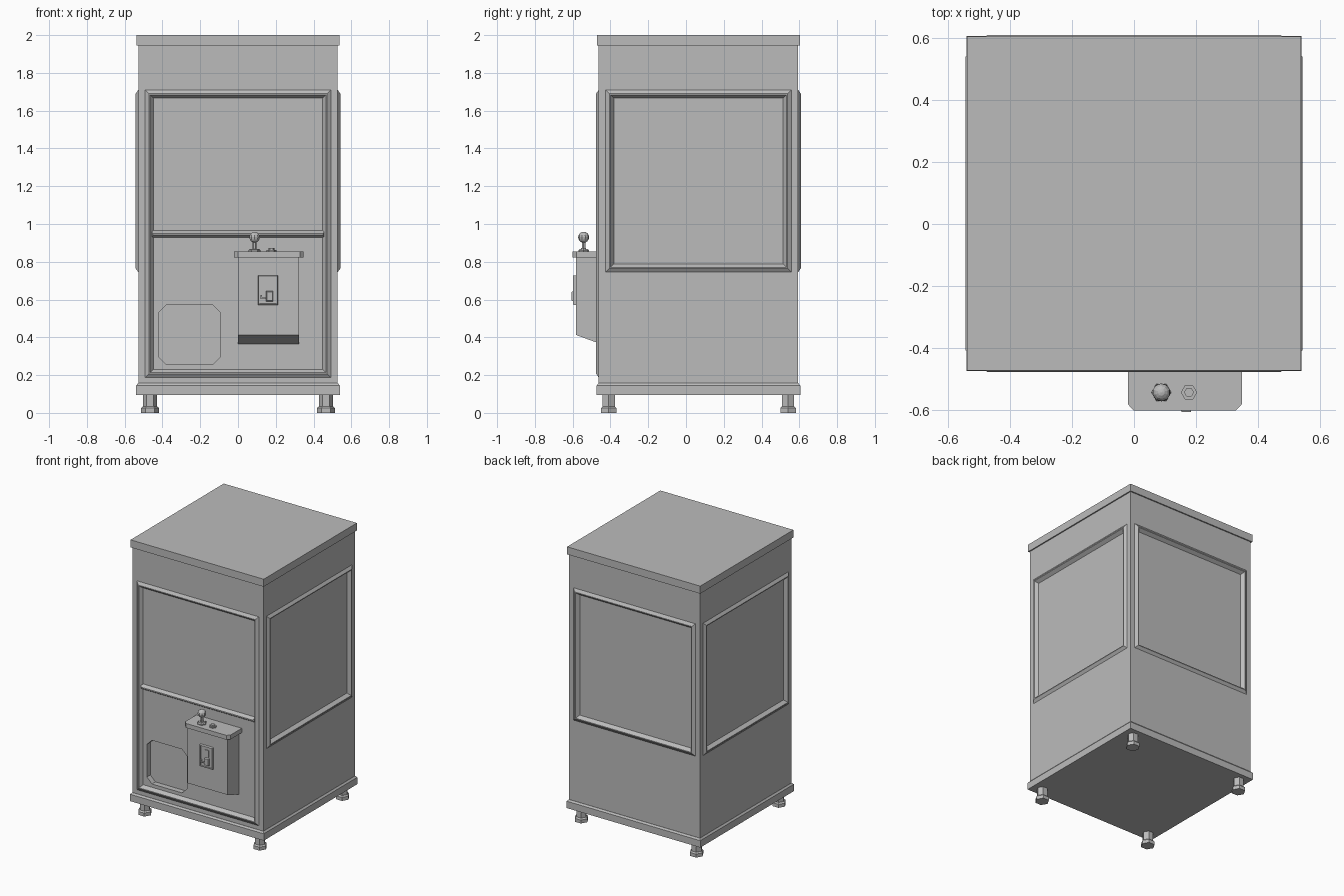
import bpy, bmesh, math
from mathutils import Vector, Matrix

old = bpy.data.objects.get("Cube")
if old:
    bpy.data.objects.remove(old)

CY = 0.066           # cabinet centre in depth
HALF = 0.528         # cabinet half width
FRONT = CY - HALF    # front wall plane

grey = bpy.data.materials.new("light grey")
grey.use_nodes = True
grey.diffuse_color = (0.5, 0.5, 0.5, 1)
grey.node_tree.nodes["Principled BSDF"].inputs["Base Color"].default_value = (0.5, 0.5, 0.5, 1)


def finish(name, bm):
    bmesh.ops.remove_doubles(bm, verts=bm.verts, dist=1e-5)
    bmesh.ops.recalc_face_normals(bm, faces=bm.faces)
    mesh = bpy.data.meshes.new(name)
    bm.to_mesh(mesh)
    bm.free()
    mesh.materials.append(grey)
    obj = bpy.data.objects.new(name, mesh)
    bpy.context.collection.objects.link(obj)
    return obj


def loft(bm, loops, start=True, end=True):
    """Skin a series of equal-length point loops, with optional caps."""
    rings = [[bm.verts.new(p) for p in loop] for loop in loops]
    for a, b in zip(rings, rings[1:]):
        for i in range(len(a)):
            j = (i + 1) % len(a)
            bm.faces.new((a[i], a[j], b[j], b[i]))
    if start:
        bm.faces.new(rings[0])
    if end:
        bm.faces.new(rings[-1])


def rect(x0, x1, z0, z1, cut=0.0):
    """Rectangle outline, with corners cut off when asked."""
    if not cut:
        return [(x0, z0), (x1, z0), (x1, z1), (x0, z1)]
    return [(x0 + cut, z0), (x1 - cut, z0), (x1, z0 + cut), (x1, z1 - cut),
            (x1 - cut, z1), (x0 + cut, z1), (x0, z1 - cut), (x0, z0 + cut)]


def front_plate(name, outline, y0, y1, inset=0.0):
    """Plate standing in the XZ plane, optionally narrowing toward the front."""
    cx = sum(p[0] for p in outline) / len(outline)
    cz = sum(p[1] for p in outline) / len(outline)
    shrink = [(x - math.copysign(inset, x - cx), z - math.copysign(inset, z - cz))
              for x, z in outline]
    bm = bmesh.new()
    loft(bm, [[(x, y0, z) for x, z in outline], [(x, y1, z) for x, z in shrink]])
    return finish(name, bm)


def square_slab(name, levels):
    bm = bmesh.new()
    loft(bm, [[(x, CY + y, z) for x, y in rect(-h, h, -h, h)] for h, z in levels])
    return finish(name, bm)


def turned(name, x, y, levels, sides=6):
    """Faceted upright part from (radius, height) levels."""
    bm = bmesh.new()
    loft(bm, [[(x + r * math.cos(2 * math.pi * i / sides),
                y + r * math.sin(2 * math.pi * i / sides), z) for i in range(sides)]
              for r, z in levels])
    return finish(name, bm)


# Cabinet: four walls, each with a raised frame around a sunken pane
BOTTOM, TOP = 0.14, 1.95
bm = bmesh.new()
for side in range(4):
    turn = Matrix.Rotation(side * math.pi / 2, 3, 'Z')
    low = 0.187 if side == 0 else 0.745
    loops = [[(x, -HALF, z) for x, z in rect(-HALF, HALF, BOTTOM, TOP)]]
    for inset, out in ((0, 0), (0.02, 0.014), (0.026, 0.014), (0.044, -0.01)):
        outline = rect(-0.492 + inset, 0.492 - inset, low + inset, 1.71 - inset)
        loops.append([(x, -HALF - out, z) for x, z in outline])
    loops = [[turn @ Vector(p) + Vector((0, CY, 0)) for p in loop] for loop in loops]
    loft(bm, loops, start=False)
for z in (BOTTOM, TOP):
    bm.faces.new([bm.verts.new((x, CY + y, z)) for x, y in rect(-HALF, HALF, -HALF, HALF)])
cabinet = finish("cabinet", bm)

# Prize opening cut into the front
cutter = front_plate("opening_cutter", rect(-0.418, -0.095, 0.255, 0.573, 0.04),
                     FRONT - 0.05, FRONT + 0.05)
cutter.hide_render = True
cutter.hide_viewport = True
cut = cabinet.modifiers.new("prize_opening", 'BOOLEAN')
cut.operation = 'DIFFERENCE'
cut.solver = 'EXACT'
cut.object = cutter

# Rail between the front window and the lower panel
front_plate("window_rail", rect(-0.465, 0.465, 0.926, 0.967), FRONT + 0.012, FRONT - 0.013, 0.016)

# Roof and plinth
square_slab("roof", [(0.537, 1.945), (0.537, 2.0)])
square_slab("plinth", [(0.539, 0.095), (0.539, 0.145), (0.529, 0.157)])

# Feet
for sx, side in ((-1, "right"), (1, "left")):
    for sy, end in ((-1, "front"), (1, "back")):
        x, y = sx * 0.465, CY + sy * 0.475
        turned(f"{end}_{side}_leg", x, y, [(0.037, 0.02), (0.037, 0.1)])
        turned(f"{end}_{side}_foot", x, y, [(0.048, 0), (0.048, 0.025), (0.038, 0.034)])

# Control box with a sloping underside
profile = [(FRONT + 0.02, 0.361), (-0.583, 0.413), (-0.583, 0.825), (FRONT + 0.02, 0.825)]
bm = bmesh.new()
loft(bm, [[(x, y, z) for y, z in profile] for x in (0.0, 0.323)])
finish("control_box", bm)

# Control shelf with clipped front corners
shelf = [(-0.02, FRONT + 0.02), (-0.02, -0.58), (0.0, -0.601), (0.327, -0.601),
         (0.347, -0.58), (0.347, FRONT + 0.02)]
bm = bmesh.new()
loft(bm, [[(x, y, z) for x, y in shelf] for z in (0.823, 0.855)])
finish("control_shelf", bm)

# Joystick and button
turned("joystick_collar", 0.088, -0.542, [(0.032, 0.85), (0.032, 0.862), (0.024, 0.868)])
turned("joystick_stem", 0.088, -0.542, [(0.011, 0.86), (0.011, 0.92)])
bm = bmesh.new()
bmesh.ops.create_uvsphere(bm, u_segments=10, v_segments=8, radius=0.029,
                          matrix=Matrix.Translation((0.088, -0.542, 0.93)))
finish("joystick_knob", bm)
turned("button_collar", 0.177, -0.542, [(0.026, 0.85), (0.026, 0.863)])
turned("button", 0.177, -0.542, [(0.016, 0.86), (0.016, 0.873)])

# Coin panel: raised border, slot plate, return door and lever
front_plate("coin_plate", rect(0.106, 0.212, 0.57, 0.729), -0.58, -0.592, 0.004)
for name, outline in (("top", rect(0.106, 0.212, 0.719, 0.729)),
                      ("bottom", rect(0.106, 0.212, 0.57, 0.58)),
                      ("right", rect(0.106, 0.116, 0.57, 0.729)),
                      ("left", rect(0.202, 0.212, 0.57, 0.729))):
    front_plate(f"coin_border_{name}", outline, -0.58, -0.599, 0.003)
front_plate("coin_slot", rect(0.153, 0.182, 0.652, 0.702), -0.59, -0.597)
front_plate("coin_return", rect(0.149, 0.187, 0.59, 0.645), -0.59, -0.605, 0.004)
front_plate("return_lever_bar", rect(0.118, 0.149, 0.602, 0.61), -0.59, -0.601)
front_plate("return_lever_tip", rect(0.118, 0.126, 0.602, 0.625), -0.59, -0.601)
